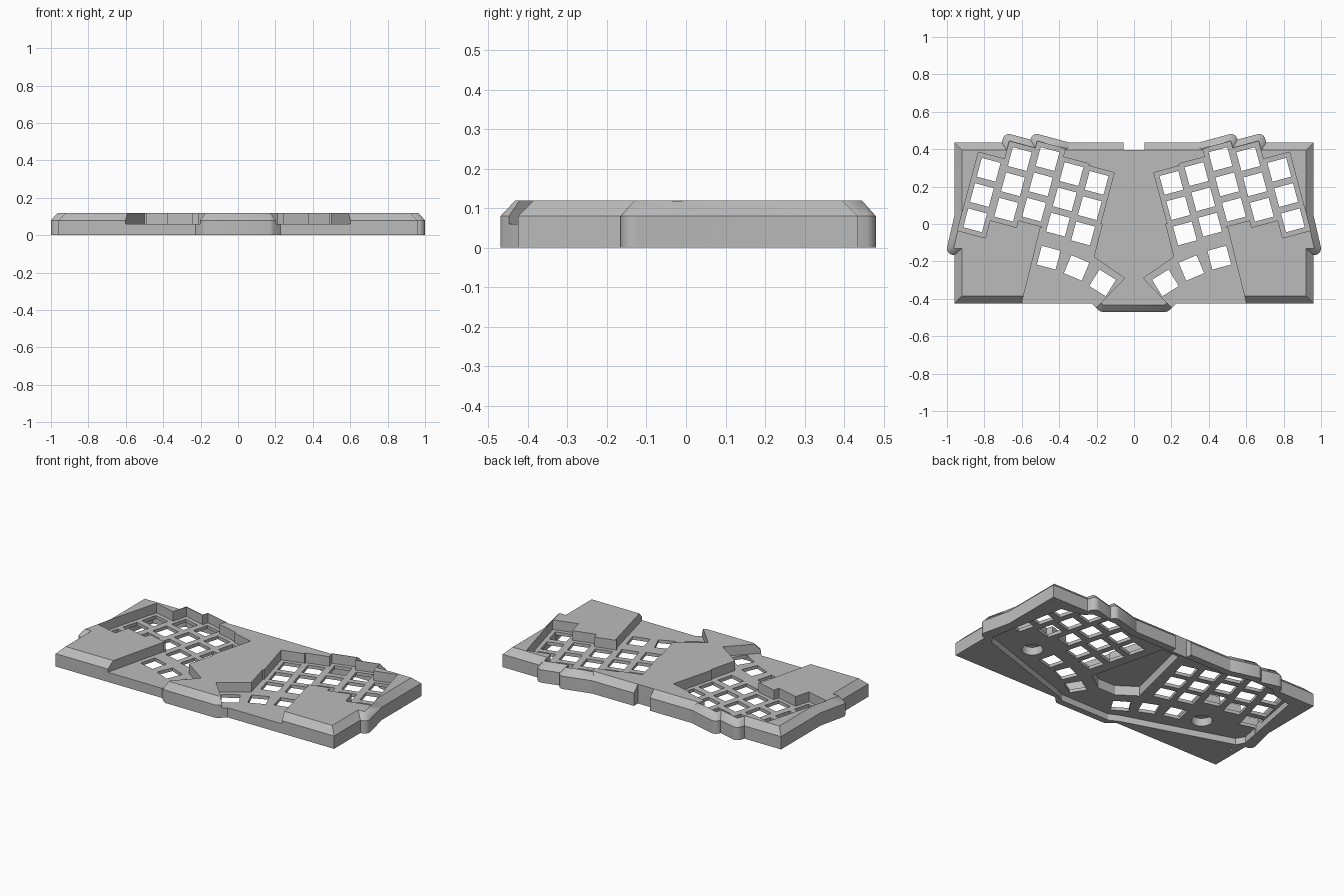
import bpy, bmesh
from math import radians, cos, sin, tau
from mathutils import Vector

if "Cube" in bpy.data.objects:
    bpy.data.objects.remove(bpy.data.objects["Cube"])

grey = bpy.data.materials.new("plain grey")
grey.use_nodes = True
grey.diffuse_color = (0.5, 0.5, 0.5, 1)
grey.node_tree.nodes["Principled BSDF"].inputs["Base Color"].default_value = (0.5, 0.5, 0.5, 1)

TOP, SHOULDER, FLOOR, CEILING = 0.12, 0.08, 0.06, 0.04
TILT = radians(15)
KEY = 0.052


def make_object(name, bm):
    bmesh.ops.recalc_face_normals(bm, faces=bm.faces)
    mesh = bpy.data.meshes.new(name)
    bm.to_mesh(mesh)
    bm.free()
    mesh.materials.append(grey)
    obj = bpy.data.objects.new(name, mesh)
    bpy.context.collection.objects.link(obj)
    return obj


def prism(bm, points, low, high):
    """Straight prism over any outline."""
    base = bm.faces.new([bm.verts.new((x, y, low)) for x, y in points])
    new = bmesh.ops.extrude_face_region(bm, geom=[base])["geom"]
    verts = [v for v in new if isinstance(v, bmesh.types.BMVert)]
    bmesh.ops.translate(bm, verts=verts, vec=(0, 0, high - low))


def chamfered_block(bm, points, radius, steps):
    """Convex block whose sides flare out below a sloped shoulder."""
    verts = []
    for x, y in points:
        verts.append(bm.verts.new((x, y, TOP)))
        for i in range(steps):
            a = tau * (i + 0.5) / steps
            dx, dy = radius * cos(a), radius * sin(a)
            if steps == 4:
                dx, dy = (radius if dx > 0 else -radius), (radius if dy > 0 else -radius)
            verts += [bm.verts.new((x + dx, y + dy, z)) for z in (0, SHOULDER)]
    out = bmesh.ops.convex_hull(bm, input=verts)
    junk = set(out["geom_interior"]) | set(out["geom_unused"])
    bmesh.ops.delete(bm, geom=[v for v in junk if isinstance(v, bmesh.types.BMVert)], context="VERTS")
    bmesh.ops.dissolve_limit(bm, angle_limit=0.01, verts=bm.verts, edges=bm.edges)


def rect(cx, cy, half_w, half_h, angle):
    u = Vector((cos(angle), sin(angle))) * half_w
    v = Vector((-sin(angle), cos(angle))) * half_h
    c = Vector((cx, cy))
    return [tuple(c + a * u + b * v) for a, b in ((-1, -1), (1, -1), (1, 1), (-1, 1))]


def flip(points):
    return [(-x, y) for x, y in reversed(points)]


def both(points):
    return points, flip(points)


def whole(points):
    """Close a right-hand outline with its mirror image."""
    return points + flip(points)


def combine(target, tool, operation):
    mod = target.modifiers.new("join", "BOOLEAN")
    mod.operation, mod.solver, mod.object = operation, "EXACT", tool
    bpy.context.view_layer.objects.active = target
    bpy.ops.object.modifier_apply(modifier=mod.name)
    bpy.data.objects.remove(tool)


def block(name, points, radius, steps):
    bm = bmesh.new()
    chamfered_block(bm, points, radius, steps)
    return make_object(name, bm)


def cut(name, outlines, low, high):
    bm = bmesh.new()
    for outline in outlines:
        prism(bm, outline, low, high)
    combine(case, make_object(name, bm), "DIFFERENCE")


# Top key of each column, and the thumb keys with their turn in degrees
columns = [(0.20, 0.22), (0.334, 0.267), (0.462, 0.347), (0.611, 0.347), (0.777, 0.29)]
thumbs = [(0.456, -0.18, 15), (0.307, -0.235, 23), (0.168, -0.315, 32)]
step = Vector((sin(TILT), -cos(TILT))) * 0.14

# Main slab with sloped shoulders
case = block("keyboard_case", rect(0, 0.005, 0.92, 0.39, 0), 0.04, 4)

# Bulges around the tall columns, the sides and the front middle
for x, y in columns[2:4]:
    cx, cy = Vector((x, y)) + step
    for outline in both(rect(cx, cy, 0.08, 0.22, TILT)):
        combine(case, block("column_bulge", outline, 0.036, 24), "UNION")
for outline in both([(0.964, -0.13), (0.88, -0.13), (0.88, 0.08), (0.915, 0.08)]):
    combine(case, block("side_bulge", outline, 0.036, 24), "UNION")
front = whole([(0.3, -0.3), (0.165, -0.432)])
combine(case, block("front_bulge", front, 0.038, 24), "UNION")

# Sunken key wells, open to the front below the thumb keys
for x, y in columns:
    cx, cy = Vector((x, y)) + step
    cut("column_well", both(rect(cx, cy, 0.077, 0.217, TILT)), FLOOR, 0.2)
thumb_well = [(0.17, 0.0), (0.215, -0.176), (0.05, -0.29), (0.30, -0.55), (0.632, -0.55), (0.50, -0.02)]
cut("thumb_well", both(thumb_well), FLOOR, 0.2)

# Hollow underside
hollow = [(0.36, 0.39), (0.50, 0.43), (0.66, 0.43), (0.70, 0.39), (0.84, 0.36),
          (0.93, -0.13), (0.90, -0.18), (0.23, -0.40), (0.17, -0.43)]
cut("hollow", [whole(hollow)], -0.05, CEILING)
cut("centre_pocket", [whole([(0.06, 0.32), (0.175, -0.16), (0.06, -0.24)])], -0.05, 0.10)

# Round pockets under the palm blocks and small screw holes
def disc(x, y, r, n):
    return [(x + r * cos(tau * i / n), y + r * sin(tau * i / n)) for i in range(n)]


cut("round_pocket", both(disc(0.625, -0.15, 0.06, 32)), -0.05, 0.09)
for x, y in ((0.92, 0.39), (0.92, -0.24)):
    cut("screw_hole", both(disc(x, y, 0.008, 12)), -0.05, 0.05)

# Key openings through the plate
holes = []
for x, y in columns:
    for row in range(3):
        cx, cy = Vector((x, y)) + step * row
        holes += both(rect(cx, cy, KEY, KEY, TILT))
for x, y, turn in thumbs:
    holes += both(rect(x, y, KEY, KEY, radians(turn)))
cut("key_openings", holes, -0.05, 0.2)

# Cable notch in the back edge
cut("cable_notch", [rect(0, 0.45, 0.055, 0.055, 0)], -0.05, 0.2)

bpy.ops.object.select_all(action="DESELECT")
case.select_set(True)
bpy.context.view_layer.objects.active = case
bpy.ops.object.shade_smooth_by_angle(angle=radians(25))
